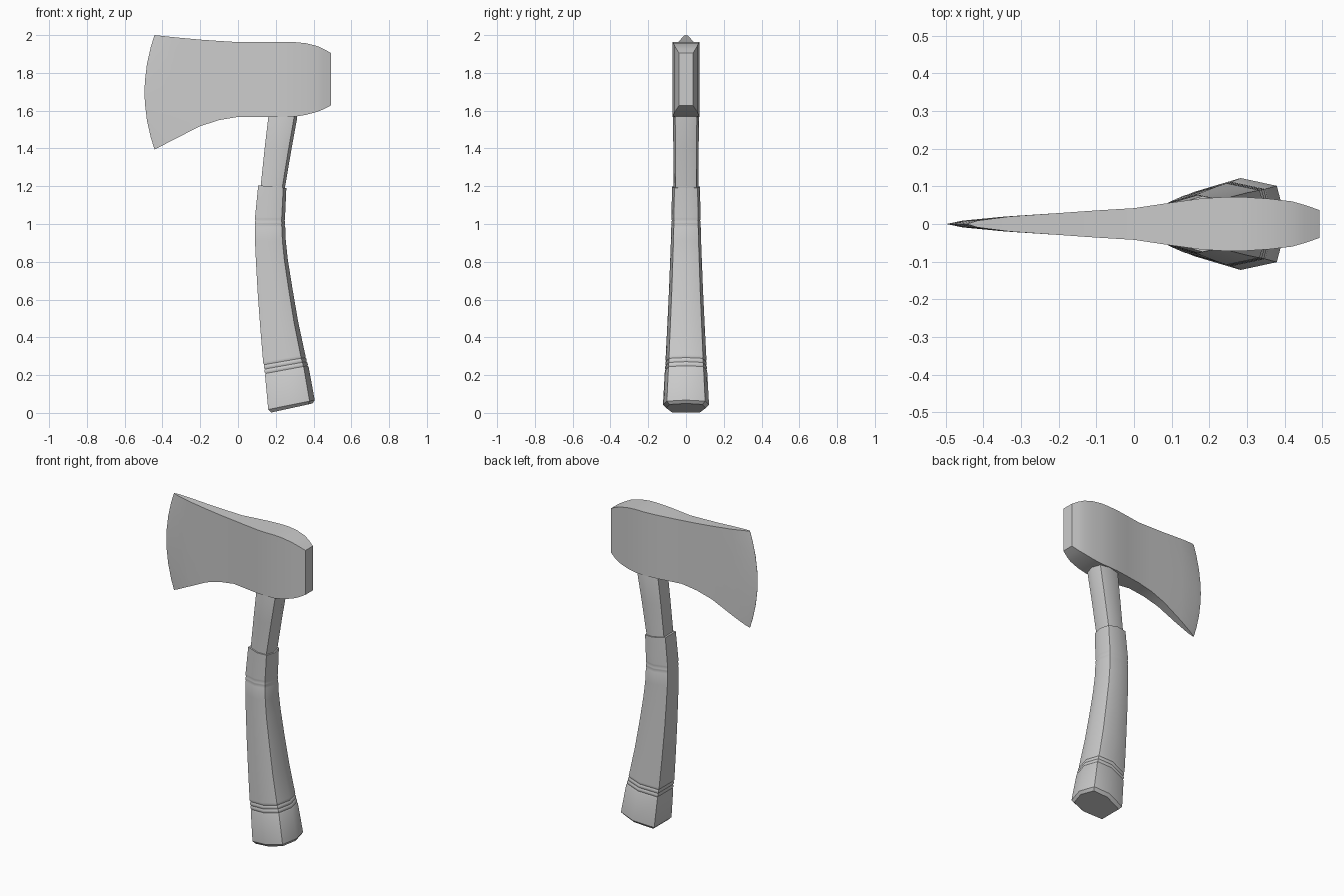
import bpy, bmesh, math

if "Cube" in bpy.data.objects:
    bpy.data.objects.remove(bpy.data.objects["Cube"])


def finish(name, bm, angle):
    bmesh.ops.remove_doubles(bm, verts=bm.verts, dist=1e-5)
    bmesh.ops.recalc_face_normals(bm, faces=bm.faces)
    me = bpy.data.meshes.new(name)
    bm.to_mesh(me)
    bm.free()
    ob = bpy.data.objects.new(name, me)
    bpy.context.collection.objects.link(ob)
    bpy.ops.object.select_all(action='DESELECT')
    ob.select_set(True)
    bpy.context.view_layer.objects.active = ob
    bpy.ops.object.shade_smooth_by_angle(angle=math.radians(angle))
    return ob


def loft(name, rings, angle):
    """Skin a list of closed point rings and cap both ends."""
    bm = bmesh.new()
    rows = [[bm.verts.new(p) for p in r] for r in rings]
    n = len(rows[0])
    for a, b in zip(rows, rows[1:]):
        for i in range(n):
            j = (i + 1) % n
            bm.faces.new((a[i], a[j], b[j], b[i]))
    bm.faces.new(rows[0])
    bm.faces.new(rows[-1])
    return finish(name, bm, angle)


# Handle cross-section: flat inner side, rounded outer side (x, y from -1 to 1)
SECTION = [(-1, -.7), (0, -1), (.78, -.83), (1, 0), (.78, .83), (0, 1), (-1, .7)]


def handle_ring(lx, lz, rx, rz, hy, s=1.0):
    cx, cz, dx, dz = (lx + rx) / 2, (lz + rz) / 2, (rx - lx) / 2, (rz - lz) / 2
    return [(cx + dx * u * s, hy * v * s, cz + dz * u * s) for u, v in SECTION]


def grooves(a, b, count):
    """Rings between stations a and b that dip inwards count times."""
    out, steps = [], count * 3
    for i in range(steps + 1):
        f = i / steps
        st = [p + (q - p) * f for p, q in zip(a, b)]
        out.append(handle_ring(*st, s=0.97 if i % 3 == 1 else 1.0))
    return out


# Grip sleeve: stations are left x, left z, right x, right z, half depth
low_a = (.143, .20, .374, .243, .112)
low_b = (.133, .27, .356, .308, .108)
top_a = (.089, .985, .250, .985, .078)
top_b = (.090, 1.035, .249, 1.035, .077)
grip = [handle_ring(*s) for s in [(.175, .002, .395, .05, .105),
                                  (.160, .018, .406, .068, .122)]]
grip += grooves(low_a, low_b, 3)
grip += [handle_ring(*s) for s in [(.118, .45, .319, .48, .099),
                                   (.104, .64, .288, .66, .090),
                                   (.095, .80, .264, .81, .084),
                                   (.090, .91, .253, .91, .080)]]
grip += grooves(top_a, top_b, 2)
grip += [handle_ring(.107, 1.205, .256, 1.19, .074)]
loft("grip", grip, 40)

# Bare shaft between the grip and the head
loft("shaft", [handle_ring(*s) for s in [(.11, 1.12, .24, 1.12, .066),
                                         (.12, 1.20, .248, 1.19, .066),
                                         (.141, 1.40, .282, 1.39, .067),
                                         (.161, 1.57, .313, 1.56, .069),
                                         (.17, 1.65, .32, 1.65, .055)]], 40)

# Axe head: stations are x, half thickness, bottom z, top z, edge bow
stations = [
    (.492, .037, 1.628, 1.905, 0), (.455, .05, 1.608, 1.926, 0),
    (.42, .060, 1.594, 1.942, 0), (.36, .067, 1.578, 1.957, 0),
    (.30, .071, 1.568, 1.963, 0), (.25, .072, 1.567, 1.963, 0),
    (.18, .068, 1.567, 1.963, 0), (.10, .057, 1.567, 1.963, 0),
    (.0, .042, 1.567, 1.963, 0), (-.10, .036, 1.550, 1.969, 0),
    (-.20, .029, 1.518, 1.976, 0), (-.33, .020, 1.452, 1.988, .01),
    (-.415, .009, 1.408, 1.997, .04), (-.442, .0006, 1.395, 2.0, .053)]
levels = [0, .1, .25, .4, .5, .6, .75, .9, 1]
head = []
for x, t, lo, hi, bow in stations:
    side = [(x - bow * (1 - (2 * f - 1) ** 2), lo + (hi - lo) * f) for f in levels]
    head.append([(px, -t, pz) for px, pz in side] +
                [(px, t, pz) for px, pz in reversed(side)])
loft("axe_head", head, 40)
